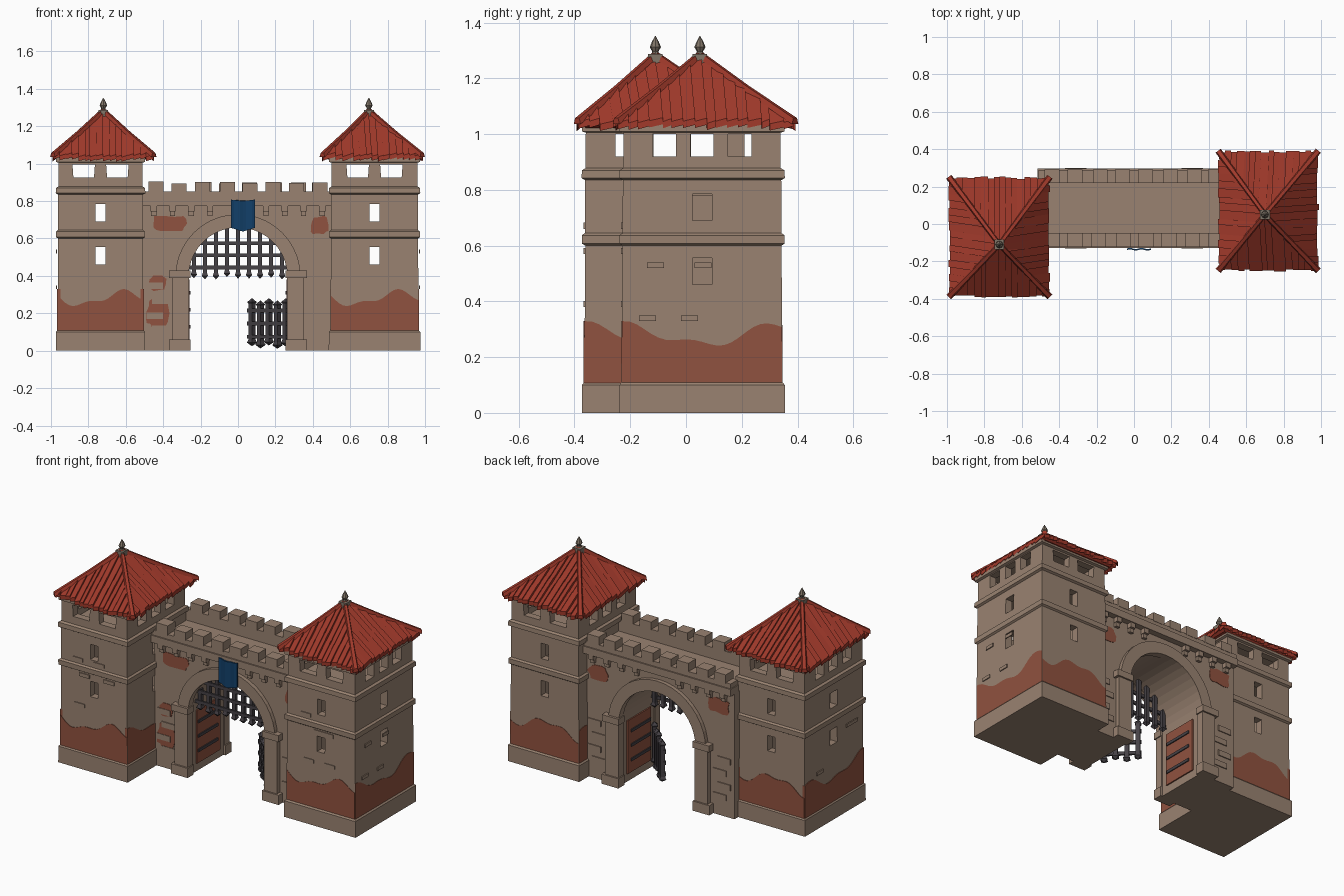
import bpy, bmesh, math, random
from mathutils import Vector, Matrix

random.seed(4)
if "Cube" in bpy.data.objects:
    bpy.data.objects.remove(bpy.data.objects["Cube"])


def material(name, rgb):
    m = bpy.data.materials.new(name)
    m.use_nodes = True
    m.diffuse_color = (*rgb, 1)
    node = m.node_tree.nodes["Principled BSDF"]
    node.inputs["Base Color"].default_value = (*rgb, 1)
    node.inputs["Roughness"].default_value = 0.9
    return m


STONE = material("warm stone", (0.32, 0.225, 0.165))
BRICK = material("exposed brick", (0.28, 0.085, 0.05))
TILE = material("red roof tile", (0.36, 0.042, 0.024))
IRON = material("dark iron", (0.06, 0.053, 0.06))
BLUE = material("blue cloth", (0.006, 0.05, 0.14))
GREY = material("grey stone", (0.22, 0.18, 0.14))


def finish(name, bm, mat):
    bmesh.ops.recalc_face_normals(bm, faces=bm.faces)
    me = bpy.data.meshes.new(name)
    bm.to_mesh(me)
    bm.free()
    me.materials.append(mat)
    ob = bpy.data.objects.new(name, me)
    bpy.context.scene.collection.objects.link(ob)
    return ob


def prism(bm, pts, vec):
    """Polygon pushed along a vector into a closed solid."""
    a = [bm.verts.new(p) for p in pts]
    b = [bm.verts.new(Vector(p) + Vector(vec)) for p in pts]
    bm.faces.new(a)
    bm.faces.new(b[::-1])
    for i in range(len(a)):
        j = (i + 1) % len(a)
        bm.faces.new((a[i], b[i], b[j], a[j]))


def box(bm, x0, x1, y0, y1, z0, z1):
    prism(bm, [(x0, y0, z0), (x1, y0, z0), (x1, y1, z0), (x0, y1, z0)], (0, 0, z1 - z0))


def loft(bm, rings):
    """Closed skin over a list of equal-length rings."""
    rows = [[bm.verts.new(p) for p in r] for r in rings]
    n = len(rows[0])
    for a, b in zip(rows, rows[1:]):
        for i in range(n):
            j = (i + 1) % n
            bm.faces.new((a[i], a[j], b[j], b[i]))
    bm.faces.new(rows[0][::-1])
    bm.faces.new(rows[-1])


def rect(x0, x1, y0, y1, z, e=0.0):
    return [Vector(p) for p in ((x0 - e, y0 - e, z), (x1 + e, y0 - e, z),
                                (x1 + e, y1 + e, z), (x0 - e, y1 + e, z))]


def blob(cx, cz, rx, rz, n=14):
    """Ragged rounded patch outline."""
    out = []
    for i in range(n):
        a = math.tau * i / n
        k = random.uniform(0.8, 1.1)
        c, s = math.cos(a), math.sin(a)
        out.append((cx + rx * k * math.copysign(abs(c) ** 0.6, c),
                    cz + rz * k * math.copysign(abs(s) ** 0.6, s)))
    return out


def carve(ob, cutter):
    mod = ob.modifiers.new("carve", "BOOLEAN")
    mod.operation, mod.solver, mod.object = "DIFFERENCE", "EXACT", cutter
    cutter.hide_render = True
    deps = bpy.context.evaluated_depsgraph_get()
    me = bpy.data.meshes.new_from_object(ob.evaluated_get(deps))
    ob.modifiers.clear()
    ob.data = me
    bpy.data.objects.remove(cutter)


# ---------- towers ----------
STEPS = [(0, .004), (.1, .004), (.11, -.005), (.6, -.008), (.607, .004), (.637, .004),
         (.645, -.008), (.835, -.008), (.842, .004), (.87, .004), (.878, -.01),
         (1.005, -.01), (1.01, .004), (1.035, .004)]


def tower(side, x0, x1, y0, y1):
    cx, cy = (x0 + x1) / 2, (y0 + y1) / 2
    bm = bmesh.new()
    loft(bm, [rect(x0, x1, y0, y1, z, e + random.uniform(-.001, .001)) for z, e in STEPS])
    body = finish(side + "_tower_body", bm, STONE)
    # hollow rooms, then windows and lookout openings through both directions
    rooms, along_y, along_x = bmesh.new(), bmesh.new(), bmesh.new()
    t = 0.055
    box(rooms, x0 + t, x1 - t, y0 + t, y1 - t, .13, .84)
    box(rooms, x0 + t, x1 - t, y0 + t, y1 - t, .88, 1.02)
    for z in (.46, .69):
        box(along_y, cx - .026, cx + .026, y0 - 1, y1 + 1, z, z + .095)
        box(along_x, x0 - 1, x1 + 1, cy - .035, cy + .035, z, z + .095)
    for d in (-.09, .09):
        prism(along_y, [(cx + d - .06, y0 - 1, .995), (cx + d + .06, y0 - 1, .995),
                        (cx + d + .055, y0 - 1, .925), (cx + d - .055, y0 - 1, .925)],
              (0, y1 - y0 + 2, 0))
    for d in (-.135, 0, .135):
        box(along_x, x0 - 1, x1 + 1, cy + d - .042, cy + d + .042, .92, 1.0)
    for cut in (rooms, along_y, along_x):
        carve(body, finish("cutter", cut, STONE))
    # exposed brick with a wavy upper edge on each face
    bm = bmesh.new()
    n = 22
    for axis, w, lo, hi in ((0, y0, x0, x1), (0, y1, x0, x1), (1, x0, y0, y1), (1, x1, y0, y1)):
        sgn = -1 if w in (x0, y0) else 1
        ph = 1.2 if axis else 3.6 + sgn
        top = []
        for i in range(n + 1):
            f = i / n
            h = .28 + .035 * math.cos(f * 6.3 + ph - 1.2) + .015 * math.sin(f * 15 + ph)
            top.append((lo + .006 + (hi - lo - .012) * f, h))
        outline = [(hi - .006, .106), (lo + .006, .106)] + top
        base = w - sgn * .02
        pts = [(base, a, z) if axis else (a, base, z) for a, z in outline]
        vec = (sgn * .017, 0, 0) if axis else (0, sgn * .017, 0)
        prism(bm, pts, vec)
    finish(side + "_tower_brick", bm, BRICK)
    # a few proud stones
    bm = bmesh.new()
    for i in range(5):
        x, z = random.uniform(x0 + .03, x1 - .1), random.choice((.38, .42, .57, .66, .8))
        box(bm, x, x + .07, y0 + .002, y0 + .02, z, z + .022)
        y = random.uniform(y0 + .03, y1 - .1)
        s = x1 if x1 > 0 else x0
        box(bm, s - .003, s + .003, y, y + .06, z - .05, z - .03)
    finish(side + "_tower_stones", bm, STONE)


def roof(side, x0, x1, y0, y1, ax, ay):
    apex = Vector((ax, ay, 1.275))
    eave = rect(x0, x1, y0, y1, 1.04)
    bm = bmesh.new()
    loft(bm, [rect(x0, x1, y0, y1, 1.022, -.025), rect(x0, x1, y0, y1, 1.038, -.005),
              [c.lerp(apex, .97) for c in eave]])
    for k in range(4):
        a, b = eave[k], eave[(k + 1) % 4]

        def on_face(u, t, h):
            t = min(t, .96)
            v = max(-1, min(1, u / (1 - t)))
            return a.lerp(apex, t).lerp(b.lerp(apex, t), (v + 1) / 2) + Vector((0, 0, h))

        # tile rows running down the slope
        n = 16
        us = [-1 + 2 * i / n + (random.uniform(-.02, .02) if 0 < i < n else 0) for i in range(n + 1)]
        for u0, u1 in zip(us, us[1:]):
            m = random.uniform(.25, .5)
            t0, t1 = 1 - abs(u0), 1 - abs(u1)
            low = random.uniform(-.03, .01)
            h = random.uniform(.0, .008)
            for s, e, lift in ((low, m, h), (m, 1, h - .004)):
                if max(t0, t1) > s + .03:
                    q = [on_face(u0, min(s, t0), lift), on_face(u1, min(s, t1), lift + .011),
                         on_face(u1, min(e, t1), lift + .011), on_face(u0, min(e, t0), lift)]
                    if (q[0] - q[3]).length < .004:
                        q.pop()
                    elif (q[1] - q[2]).length < .004:
                        q.pop(2)
                    prism(bm, q, (0, 0, -.024))
    # hip ridges
    for c in eave:
        d = (apex - c)
        side_v = Vector((-d.y, d.x, 0)).normalized() * .016
        start, end = c - d * .02, c.lerp(apex, .97)
        up = Vector((0, 0, .022))
        loft(bm, [[p - side_v * w, p + side_v * w, p + side_v * .6 * w + up, p - side_v * .6 * w + up]
                  for p, w in ((start, 1.1), (c.lerp(apex, .5) - up * .2, .9), (end, .8))])
    finish(side + "_roof", bm, TILE)
    # finial: block, neck and pointed bud
    bm = bmesh.new()
    box(bm, ax - .026, ax + .026, ay - .026, ay + .026, 1.24, 1.287)
    loft(bm, [[(ax + r * math.cos(i * math.pi / 4), ay + r * math.sin(i * math.pi / 4), z)
               for i in range(8)]
              for z, r in ((1.28, .017), (1.296, .011), (1.312, .02), (1.33, .013), (1.352, .001))])
    finish(side + "_finial", bm, GREY)


tower("right", -.97, -.50, -.37, .22)
tower("left", .49, .97, -.235, .35)
roof("right", -.985, -.455, -.385, .245, -.72, -.11)
roof("left", .455, .98, -.245, .385, .70, .05)

# ---------- gate wall ----------
FRONT, BACK, SPRING, R = -.09, .26, .395, .268


def arc(r, n=20):
    return [(-r * math.cos(math.pi * i / n), SPRING + r * math.sin(math.pi * i / n)) for i in range(n + 1)]


bm = bmesh.new()
outline = [(-.515, 0), (-R, 0)] + arc(R) + [(R, 0), (.515, 0), (.515, .78), (-.515, .78)]
prism(bm, [(x, FRONT, z) for x, z in outline], (0, BACK - FRONT, 0))
finish("gate_wall", bm, STONE)

trim, parapet, corbels = bmesh.new(), bmesh.new(), bmesh.new()
for face, s in ((FRONT, -1), (BACK, 1)):
    def slab(bm, xa, xb, depth, z0, z1, inner=.02):
        ya, yb = sorted((face - s * inner, face + s * depth))
        box(bm, xa, xb, ya, yb, z0, z1)
    # arch ring, pilasters and imposts
    ring = arc(R - .004) + arc(.335)[::-1]
    prism(trim, [(x, face - s * .02, z) for x, z in ring], (0, s * .045, 0))
    for m in (-1, 1):
        for xa, xb, d, z0, z1 in ((.262, .352, .03, .05, .39), (.255, .37, .04, 0, .06),
                                  (.255, .368, .04, .39, .43)):
            slab(trim, *sorted((m * xa, m * xb)), d, z0, z1)
        # proud quoin blocks
        for i, z in enumerate((.1, .17, .25, .33)):
            xa = .37 + .03 * (i % 2)
            slab(trim, *sorted((m * xa, m * (xa + .09))), .006, z, z + .035)
    # parapet and merlons
    slab(parapet, -.515, .5, .038, .775, .82, .04)
    slab(parapet, -.51, .5, .03, .82, .85, .04)
    for i in range(8):
        x = -.435 + .125 * i + random.uniform(-.008, .008)
        slab(parapet, x - .04, x + .04, .032, .845, .9 + random.uniform(-.006, .004), .042)
    # stepped corbels
    for i in range(10):
        x = -.45 + .1 * i
        if abs(x) > .06:
            slab(corbels, x - .017, x + .017, .032, .745, .78)
            slab(corbels, x - .014, x + .014, .018, .72, .75)
finish("arch_trim", trim, STONE)
finish("parapet", parapet, STONE)
finish("corbels", corbels, STONE)

bm = bmesh.new()
for face, s, spots in ((FRONT, -1, ((-.37, .68, .1, .045), (-.43, .36, .05, .04), (-.43, .2, .06, .08),
                                    (.44, .67, .05, .05))),
                       (BACK, 1, ((-.41, .68, .07, .05), (.42, .66, .07, .05)))):
    for spot in spots:
        prism(bm, [(x, face - s * .01, z) for x, z in blob(*spot)], (0, s * .013, 0))
finish("wall_brick", bm, BRICK)

# ---------- passage panels with straps ----------
panels, straps = bmesh.new(), bmesh.new()
for m in (-1, 1):
    box(panels, *sorted((m * (R - .008), m * (R + .01))), -.03, .2, .05, .38)
    for z in (.12, .21, .3):
        box(straps, *sorted((m * (R - .014), m * R)), -.02, .17, z, z + .018)
finish("passage_panels", panels, BRICK)
finish("panel_straps", straps, IRON)


# ---------- iron grilles ----------
def spike_bar(bm, x, z0, z1, w=.011, both=False):
    rings = [(z0, .001), (z0 + .018, w * 1.5), (z0 + .035, w), (z1 - .03, w)]
    rings += [(z1 - .02, w * 1.4), (z1, .001)] if both else [(z1, w)]
    loft(bm, [[(x - r, -r, z), (x + r, -r, z), (x + r, r, z), (x - r, r, z)] for z, r in rings])


bm = bmesh.new()
for i in range(9):
    x = -.236 + .059 * i
    spike_bar(bm, x, .39 + random.uniform(-.01, .01), SPRING + math.sqrt(.27 ** 2 - x * x))
for z in (.445, .51, .575):
    w = math.sqrt(.27 ** 2 - (z - SPRING) ** 2)
    box(bm, -w, w, -.017, -.005, z - .01, z + .01)
bmesh.ops.translate(bm, verts=bm.verts, vec=(0, -.03, 0))
finish("portcullis", bm, IRON)

bm = bmesh.new()
for i in range(5):
    spike_bar(bm, -.02 - .064 * i, .015 + random.uniform(-.005, .015), .28 - .012 * (i % 2), .013, True)
for z in (.075, .145, .215):
    box(bm, -.295, 0, -.018, -.004, z - .01, z + .01)
bmesh.ops.transform(bm, verts=bm.verts,
                    matrix=Matrix.Translation((.27, -.07, 0)) @ Matrix.Rotation(-math.pi / 4, 4, "Z"))
finish("broken_grille", bm, IRON)

# ---------- banner ----------
bm = bmesh.new()
cols = [(-.038 + .128 * i / 8, -.135 + .004 * math.sin(i * 1.6)) for i in range(9)]
loft(bm, [[(x, y - .004, z + k * abs(i - 4)) for i, (x, y) in enumerate(cols)] +
          [(x, y + .004, z + k * abs(i - 4)) for i, (x, y) in reversed(list(enumerate(cols)))]
          for z, k in ((.637, .005), (.7, 0), (.8, .002))])
finish("banner", bm, BLUE)
